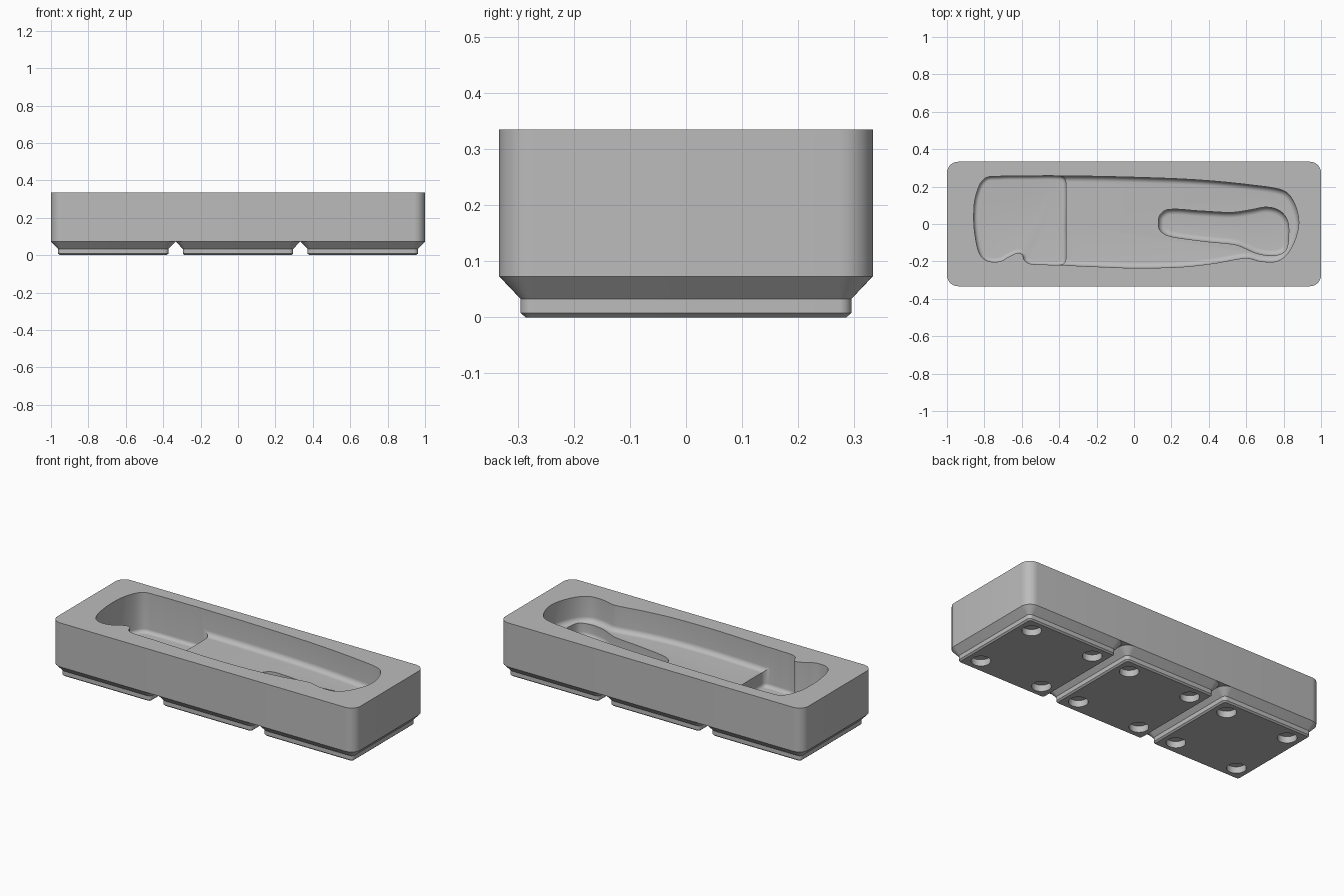
import bpy, bmesh, math
from mathutils import Vector
from mathutils.geometry import interpolate_bezier

if "Cube" in bpy.data.objects:
    bpy.data.objects.remove(bpy.data.objects["Cube"])

TOP, LEDGE = 0.335, 0.073
CELL = 0.667

grey = bpy.data.materials.new("plain_grey")
grey.diffuse_color = (0.5, 0.5, 0.5, 1)
grey.use_nodes = True
grey.node_tree.nodes["Principled BSDF"].inputs["Base Color"].default_value = grey.diffuse_color


def loft(name, rings):
    """Closed solid through equal-length rings of 3D points."""
    bm = bmesh.new()
    loops = [[bm.verts.new(p) for p in ring] for ring in rings]
    n = len(loops[0])
    for a, b in zip(loops, loops[1:]):
        for i in range(n):
            j = (i + 1) % n
            bm.faces.new((a[i], a[j], b[j], b[i]))
    bm.faces.new(loops[0][::-1])
    bm.faces.new(loops[-1])
    bmesh.ops.recalc_face_normals(bm, faces=bm.faces)
    mesh = bpy.data.meshes.new(name)
    bm.to_mesh(mesh)
    bm.free()
    mesh.materials.append(grey)
    obj = bpy.data.objects.new(name, mesh)
    bpy.context.collection.objects.link(obj)
    return obj


def rounded_rect(hx, hy, r, z, cx=0, steps=8):
    pts = []
    for k, (sx, sy) in enumerate(((1, 1), (-1, 1), (-1, -1), (1, -1))):
        for i in range(steps + 1):
            a = math.pi / 2 * (k + i / steps)
            pts.append((cx + sx * (hx - r) + r * math.cos(a),
                        sy * (hy - r) + r * math.sin(a), z))
    return pts


def smooth_outline(points, steps=6):
    """Smooth closed curve through counterclockwise 2D points."""
    p = [Vector((x, y, 0)) for x, y in points]
    n = len(p)
    tan = [(p[(i + 1) % n] - p[i - 1]).normalized() for i in range(n)]
    out = []
    for i in range(n):
        j = (i + 1) % n
        h = (p[j] - p[i]).length / 3
        out += interpolate_bezier(p[i], p[i] + tan[i] * h, p[j] - tan[j] * h, p[j], steps + 1)[:-1]
    return out


def pocket_cutter(name, points, floor, fillet):
    """Straight-walled cutter with a rounded floor edge."""
    o = smooth_outline(points)
    n = len(o)
    inward = []
    for i in range(n):
        t = (o[(i + 1) % n] - o[i - 1]).normalized()
        inward.append(Vector((-t.y, t.x, 0)))
    rings = [[(q.x, q.y, TOP + 0.05) for q in o]]
    for k in range(8):
        a = math.pi / 2 * k / 7
        d, z = fillet * (1 - math.cos(a)), floor + fillet * (1 - math.sin(a))
        rings.append([(q.x + m.x * d, q.y + m.y * d, z) for q, m in zip(o, inward)])
    return loft(name, rings)


def cut(obj, cutter):
    mod = obj.modifiers.new("cut", 'BOOLEAN')
    mod.operation, mod.solver, mod.object = 'DIFFERENCE', 'EXACT', cutter
    bpy.context.view_layer.objects.active = obj
    bpy.ops.object.modifier_apply(modifier=mod.name)
    bpy.data.objects.remove(cutter)


def shade(obj):
    bpy.ops.object.select_all(action='DESELECT')
    obj.select_set(True)
    bpy.context.view_layer.objects.active = obj
    bpy.ops.object.shade_smooth_by_angle(angle=math.radians(30))


# Tray body
body = loft("tray_body", [rounded_rect(1, 0.333, 0.06, z) for z in (LEDGE, TOP)])

# Main recess, right of the step
main = [(-.45, .25), (-.485, .20), (-.49, 0), (-.485, -.16), (-.45, -.21), (-.364, -.22),
        (-.18, -.229), (0, -.235), (.246, -.23), (.43, -.21), (.556, -.187), (.61, -.183),
        (.68, -.2), (.77, -.197), (.834, -.14), (.877, -.03), (.877, .05), (.845, .135),
        (.80, .178), (.674, .203), (.353, .235), (0, .25), (-.364, .2565)]
# Deep left recess with the small notch in its front wall
left = [(-.72, .255), (-.80, .242), (-.845, .155), (-.857, .05), (-.85, -.06), (-.825, -.16),
        (-.785, -.197), (-.716, -.2), (-.663, -.172), (-.62, -.155), (-.597, -.165),
        (-.585, -.195), (-.555, -.213), (-.48, -.217), (-.405, -.219), (-.374, -.21),
        (-.364, -.18), (-.364, 0), (-.364, .215), (-.374, .247), (-.405, .257), (-.55, .257)]
# Deep handle-shaped pocket in the main floor
handle = [(.13, 0), (.14, .05), (.185, .078), (.35, .07), (.52, .062), (.62, .075), (.71, .09),
          (.78, .07), (.82, .02), (.827, -.06), (.815, -.135), (.78, -.162), (.72, -.168),
          (.65, -.155), (.60, -.133), (.54, -.11), (.4, -.095), (.25, -.076), (.175, -.06),
          (.14, -.035)][::-1]
cut(body, pocket_cutter("main_recess", main, 0.185, 0.03))
cut(body, pocket_cutter("left_recess", left, 0.097, 0.022))
cut(body, pocket_cutter("handle_recess", handle, 0.105, 0.03))
shade(body)

# Three stepped feet, each with four round holes underneath
profile = [(.286, 0), (.295, .008), (.295, .033), (.333, LEDGE)]
for n, cx in enumerate((-CELL, 0, CELL)):
    foot = loft(f"foot_{n + 1}", [rounded_rect(h, h, h - .273, z, cx) for h, z in profile])
    for sx in (-1, 1):
        for sy in (-1, 1):
            hole = [rounded_rect(.052, .052, .0519, z) for z in (-.02, .038)]
            hole = [[(x + cx + sx * .207, y + sy * .207, z) for x, y, z in r] for r in hole]
            cut(foot, loft("hole_cutter", hole))
    shade(foot)
